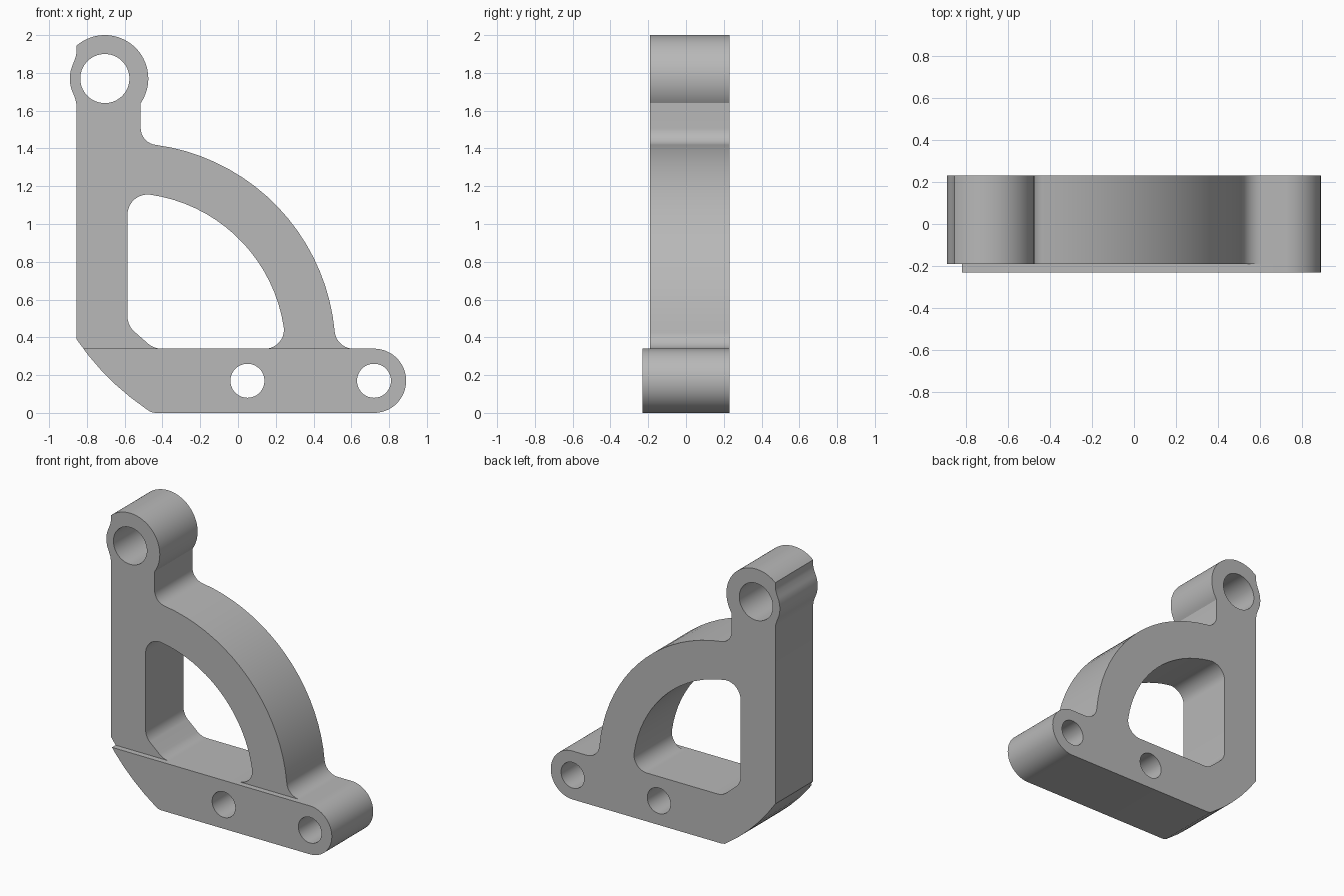
import bpy
import bmesh
from math import atan2, cos, sin, pi, hypot, ceil

if "Cube" in bpy.data.objects:
    bpy.data.objects.remove(bpy.data.objects["Cube"], do_unlink=True)

BACK, FRONT, BASE_FRONT = 0.23, -0.19, -0.23
BASE_TOP = 0.34
STEP = pi / 40


def arc(c, p, q):
    """Points from p to q the short way around centre c."""
    a = atan2(p[1] - c[1], p[0] - c[0])
    b = atan2(q[1] - c[1], q[0] - c[0])
    sweep = (b - a + pi) % (2 * pi) - pi
    r0, r1 = hypot(p[0] - c[0], p[1] - c[1]), hypot(q[0] - c[0], q[1] - c[1])
    n = max(4, ceil(abs(sweep) / STEP))
    pts = []
    for i in range(n + 1):
        t = i / n
        r = r0 + (r1 - r0) * t
        pts.append((c[0] + r * cos(a + sweep * t), c[1] + r * sin(a + sweep * t)))
    pts[0], pts[-1] = p, q
    return pts


def circle(c, r, n=56):
    return [(c[0] + r * cos(2 * pi * i / n), c[1] + r * sin(2 * pi * i / n)) for i in range(n)]


def add_loop(bm, pts):
    verts = [bm.verts.new((x, BACK, z)) for x, z in pts]
    for i, v in enumerate(verts):
        bm.edges.new((verts[i - 1], v))


ring = (-0.583, 0.33)       # centre of the quarter arch
eye = (-0.705, 1.77)        # upper mounting eye
foot = (0.72, 0.17)         # lower mounting eye

# Outer outline, counter-clockwise from the bottom left
outline = [(-0.44, 0.0)]
outline += arc(foot, (0.72, 0.0), (0.89, 0.17))
outline += arc(foot, (0.89, 0.17), (0.72, BASE_TOP))[1:]
outline += arc((0.611, 0.44), (0.611, BASE_TOP), (0.512, 0.431))
outline += arc(ring, (0.512, 0.431), (-0.437, 1.419))[1:]
outline += arc((-0.425, 1.508), (-0.437, 1.419), (-0.515, 1.508))[1:]
outline += arc(eye, (-0.515, 1.64), (-0.705, 2.0))
outline += arc(eye, (-0.705, 2.0), (-0.855, 1.944))[1:]
outline += [(-0.855, 1.905), (-0.86, 1.882)]
outline += arc(eye, (-0.872, 1.85), (-0.872, 1.69))
outline += [(-0.86, 1.658), (-0.855, 1.63)]
outline += arc((0.29, 1.18), (-0.855, 0.39), (-0.485, 0.02))
outline += [(-0.463, 0.005)]

# Window between the upright, the arch and the base
window = arc((-0.475, 0.512), (-0.585, 0.512), (-0.553, 0.434))
window += arc((-0.404, 0.45), (-0.482, 0.372), (-0.404, BASE_TOP))
window += arc((0.143, 0.44), (0.143, BASE_TOP), (0.242, 0.455))
window += arc(ring, (0.242, 0.455), (-0.463, 1.155))[1:]
window += arc((-0.478, 1.049), (-0.463, 1.155), (-0.585, 1.049))[1:]

# Flat profile with its holes, divided along the top of the base
bm = bmesh.new()
for loop in (outline, window, circle(eye, 0.13), circle(foot, 0.09), circle((0.05, 0.17), 0.09)):
    add_loop(bm, loop)
bmesh.ops.triangle_fill(bm, use_beauty=True, use_dissolve=False, edges=bm.edges[:], normal=(0, -1, 0))
bmesh.ops.bisect_plane(bm, geom=bm.verts[:] + bm.edges[:] + bm.faces[:], dist=0.0001,
                       plane_co=(0, 0, BASE_TOP), plane_no=(0, 0, 1))


def extrude(faces, distance):
    geom = bmesh.ops.extrude_face_region(bm, geom=faces)["geom"]
    verts = [g for g in geom if isinstance(g, bmesh.types.BMVert)]
    bmesh.ops.translate(bm, verts=verts, vec=(0, distance, 0))
    return [g for g in geom if isinstance(g, bmesh.types.BMFace)]


# Full thickness, then the base stands a little proud at the front
front_faces = extrude(bm.faces[:], FRONT - BACK)
extrude([f for f in front_faces if f.calc_center_median().z < BASE_TOP], BASE_FRONT - FRONT)
bmesh.ops.recalc_face_normals(bm, faces=bm.faces[:])

mesh = bpy.data.meshes.new("bracket")
bm.to_mesh(mesh)
bm.free()
bracket = bpy.data.objects.new("bracket", mesh)
bpy.context.collection.objects.link(bracket)

# Plain grey finish
grey = bpy.data.materials.new("plain grey")
grey.use_nodes = True
colour = (0.48, 0.48, 0.48, 1.0)
grey.diffuse_color = colour
for node in grey.node_tree.nodes:
    if node.type == "BSDF_PRINCIPLED":
        node.inputs["Base Color"].default_value = colour
mesh.materials.append(grey)

bpy.ops.object.select_all(action="DESELECT")
bracket.select_set(True)
bpy.context.view_layer.objects.active = bracket
bpy.ops.object.shade_smooth_by_angle(angle=pi / 6)
